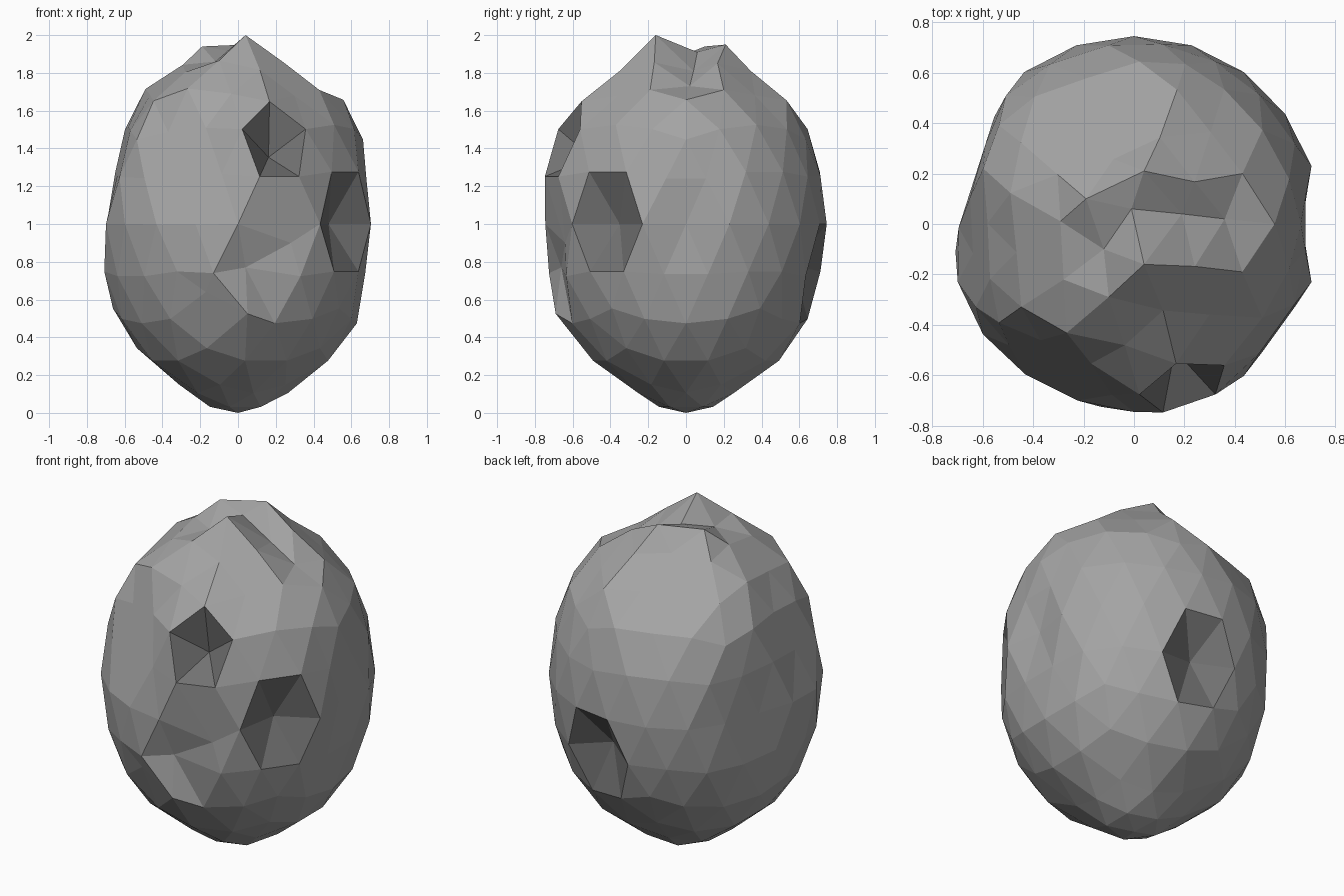
import bpy, bmesh
from mathutils import Vector
from mathutils.geometry import normal

if "Cube" in bpy.data.objects:
    bpy.data.objects.remove(bpy.data.objects["Cube"])

RX, RY = 0.74, 0.745
CORE = Vector((0, 0, 1))

# Stone colours: grey body, darker pits
mesh = bpy.data.meshes.new("boulder")
for name, grey in (("stone", 0.37), ("pit_stone", 0.17)):
    mat = bpy.data.materials.new(name)
    mat.diffuse_color = (grey, grey, grey, 1)
    mat.use_nodes = True
    mat.node_tree.nodes["Principled BSDF"].inputs["Base Color"].default_value = mat.diffuse_color
    mesh.materials.append(mat)

# Faceted egg-shaped boulder, tapered toward the base
bm = bmesh.new()
bmesh.ops.create_icosphere(bm, subdivisions=3, radius=1)
bm.verts.ensure_lookup_table()
original = [v.co.copy() for v in bm.verts]
for v in bm.verts:
    taper = 0.8 if v.co.z < -0.8 else 0.96 if v.co.z < -0.6 else 1
    v.co = Vector((v.co.x * RX * taper, v.co.y * RY * taper, v.co.z + 1))


def nearest(direction):
    d = Vector(direction).normalized()
    return bm.verts[max(range(len(original)), key=lambda i: original[i].dot(d))]


def scrape(a, b, c):
    """Flatten everything outside the plane through three points."""
    a, b, c = Vector(a), Vector(b), Vector(c)
    n = normal(a, b, c)
    if n.dot(a - CORE) < 0:
        n = -n
    for v in bm.verts:
        over = (v.co - a).dot(n)
        if over > 0:
            v.co -= n * over


def dent(direction, factor):
    """Scale a vertex toward the core."""
    v = nearest(direction)
    v.co = CORE + (v.co - CORE) * factor
    return v


def pit(direction, factor, rim_y=1.0):
    """Deep dark pit with an optionally raised rim."""
    v = dent(direction, factor)
    for e in v.link_edges:
        e.other_vert(v).co.y *= rim_y
    for f in v.link_faces:
        f.material_index = 1


# Broad chipped planes
scrape((-0.49, 0.10, 1.71), (-0.19, 0.10, 1.94), (-0.47, -0.35, 1.63))
scrape((0.04, -0.16, 2.0), (0.16, -0.56, 1.63), (-0.26, -0.44, 1.71))
scrape((0.04, -0.16, 2.0), (0.16, -0.56, 1.63), (0.43, -0.19, 1.71))
scrape((0.04, 0.21, 1.95), (0.17, 0.54, 1.65), (0.43, 0.20, 1.71))
scrape((-0.19, 0.10, 1.94), (0.17, 0.54, 1.65), (-0.41, 0.50, 1.50))
scrape((-0.71, -0.06, 1.0), (-0.53, 0.50, 1.0), (-0.71, -0.06, 1.4))
scrape((-0.71, -0.06, 1.0), (-0.585, -0.06, 1.48), (-0.70, -0.21, 1.0))
scrape((0.03, -0.66, 1.49), (-0.55, -0.40, 1.40), (-0.26, -0.44, 1.71))

# Pits on the front, right and back
pit((0.276, -0.85, 0.447), 0.79, 1.05)
pit((0.809, -0.588, 0), 0.80)
pit((0.16, 0.95, -0.26), 0.80)

# Shallow crease down the right side
for y in (-0.14, 0.14):
    for z in (-0.26, 0.26):
        dent((0.95, y, z), 0.96)
dent((1, 0, 0), 0.90)

# Summit peaks and groove, then the chipped lower front
for direction, place in [
    ((0, 0, 1), (-0.01, 0.06, 1.91)),
    ((0.085, -0.263, 0.96), (0.04, -0.16, 2.0)),
    ((0.085, 0.263, 0.96), (0.04, 0.21, 1.95)),
    ((-0.224, 0.162, 0.96), (-0.19, 0.10, 1.94)),
    ((-0.224, -0.162, 0.96), (-0.12, -0.10, 1.86)),
    ((0.276, 0, 0.96), (0.19, 0.04, 1.81)),
    ((0.526, 0, 0.85), (0.36, 0.02, 1.73)),
    ((0.58, 0.27, 0.71), (0.43, 0.20, 1.71)),
    ((0.58, -0.27, 0.71), (0.43, -0.19, 1.71)),
    ((0.16, -0.95, -0.26), (0.04, -0.66, 0.77)),
    ((-0.16, -0.95, -0.26), (-0.13, -0.725, 0.74)),
    ((0, -0.86, -0.5), (0.05, -0.69, 0.525)),
    ((-0.276, -0.85, -0.447), (-0.17, -0.66, 0.64)),
    ((0.309, -0.951, 0), (0.28, -0.64, 0.90)),
]:
    nearest(direction).co = place

# Merge nearly coplanar facets
bmesh.ops.dissolve_limit(bm, angle_limit=0.11, verts=bm.verts[:],
                         edges=bm.edges[:], delimit={'MATERIAL'})
bmesh.ops.recalc_face_normals(bm, faces=bm.faces[:])
bm.to_mesh(mesh)
bm.free()
bpy.context.collection.objects.link(bpy.data.objects.new("boulder", mesh))
